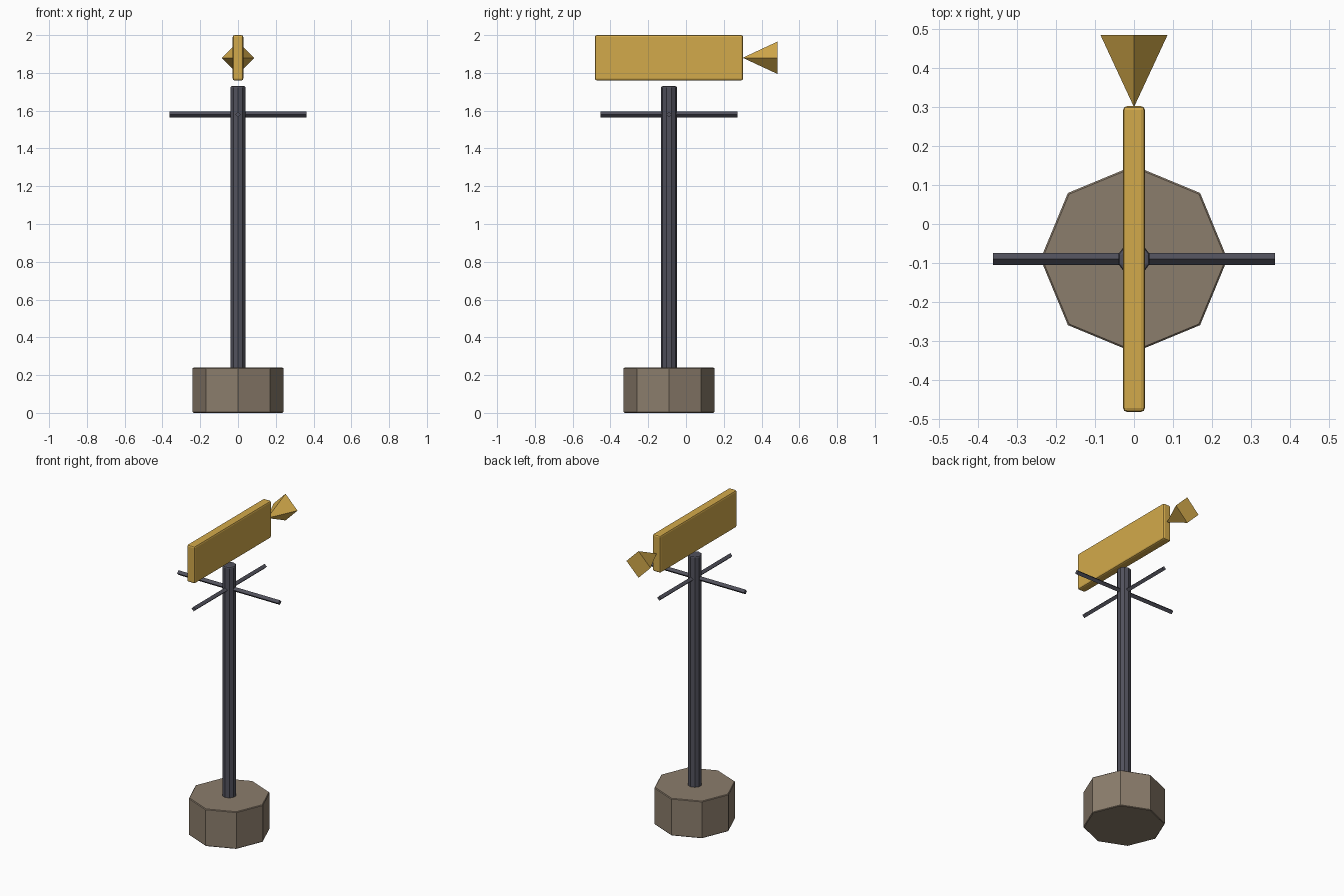
import bpy
from math import pi, radians

if "Cube" in bpy.data.objects:
    bpy.data.objects.remove(bpy.data.objects["Cube"])

AXIS_Y = -0.09      # the post stands a little in front of the centre
VANE_Z = 1.88


def material(name, rgb):
    mat = bpy.data.materials.new(name)
    mat.use_nodes = True
    color = (*rgb, 1.0)
    mat.diffuse_color = color
    mat.node_tree.nodes["Principled BSDF"].inputs["Base Color"].default_value = color
    return mat


def finish(name, mat, bevel=0.0, segments=1):
    obj = bpy.context.object
    obj.name = name
    obj.data.materials.append(mat)
    if bevel:
        bpy.ops.object.transform_apply(location=False, rotation=False, scale=True)
        mod = obj.modifiers.new("Soft edges", 'BEVEL')
        mod.width = bevel
        mod.segments = segments
        mod.limit_method = 'ANGLE'
        mod.angle_limit = radians(50)
    return obj


def prism(name, sides, radius, depth, location, mat, rotation=(0, 0, 0), bevel=0.0):
    bpy.ops.mesh.primitive_cylinder_add(vertices=sides, radius=radius, depth=depth,
                                        location=location, rotation=rotation)
    return finish(name, mat, bevel)


gold = material("weathered gold", (0.65, 0.40, 0.07))
iron = material("dark iron", (0.083, 0.083, 0.108))
stone = material("brown stone", (0.26, 0.205, 0.15))

# Octagonal foot
prism("stone_base", 8, 0.24, 0.24, (0, AXIS_Y, 0.12), stone, bevel=0.004)

# Upright post, sunk slightly into the foot
post = prism("post", 10, 0.042, 1.51, (0, AXIS_Y, 0.975), iron, bevel=0.008)
post.modifiers[0].segments = 2

# Crossed direction rods with square section
prism("side_rod", 4, 0.015, 0.725, (0, AXIS_Y, 1.58), iron, rotation=(0, pi / 2, 0))
prism("front_back_rod", 4, 0.015, 0.725, (0, AXIS_Y, 1.58), iron, rotation=(pi / 2, 0, 0))

# Upright vane board
bpy.ops.mesh.primitive_cube_add(size=1, location=(0, AXIS_Y, VANE_Z))
bpy.context.object.scale = (0.056, 0.785, 0.24)
finish("vane_board", gold, bevel=0.01, segments=2)

# Four-sided cone whose tip touches the rear end of the board
bpy.ops.mesh.primitive_cone_add(vertices=4, radius1=0.086, radius2=0, depth=0.185,
                                location=(0, 0.3925, VANE_Z), rotation=(pi / 2, 0, 0))
finish("vane_cone", gold)
